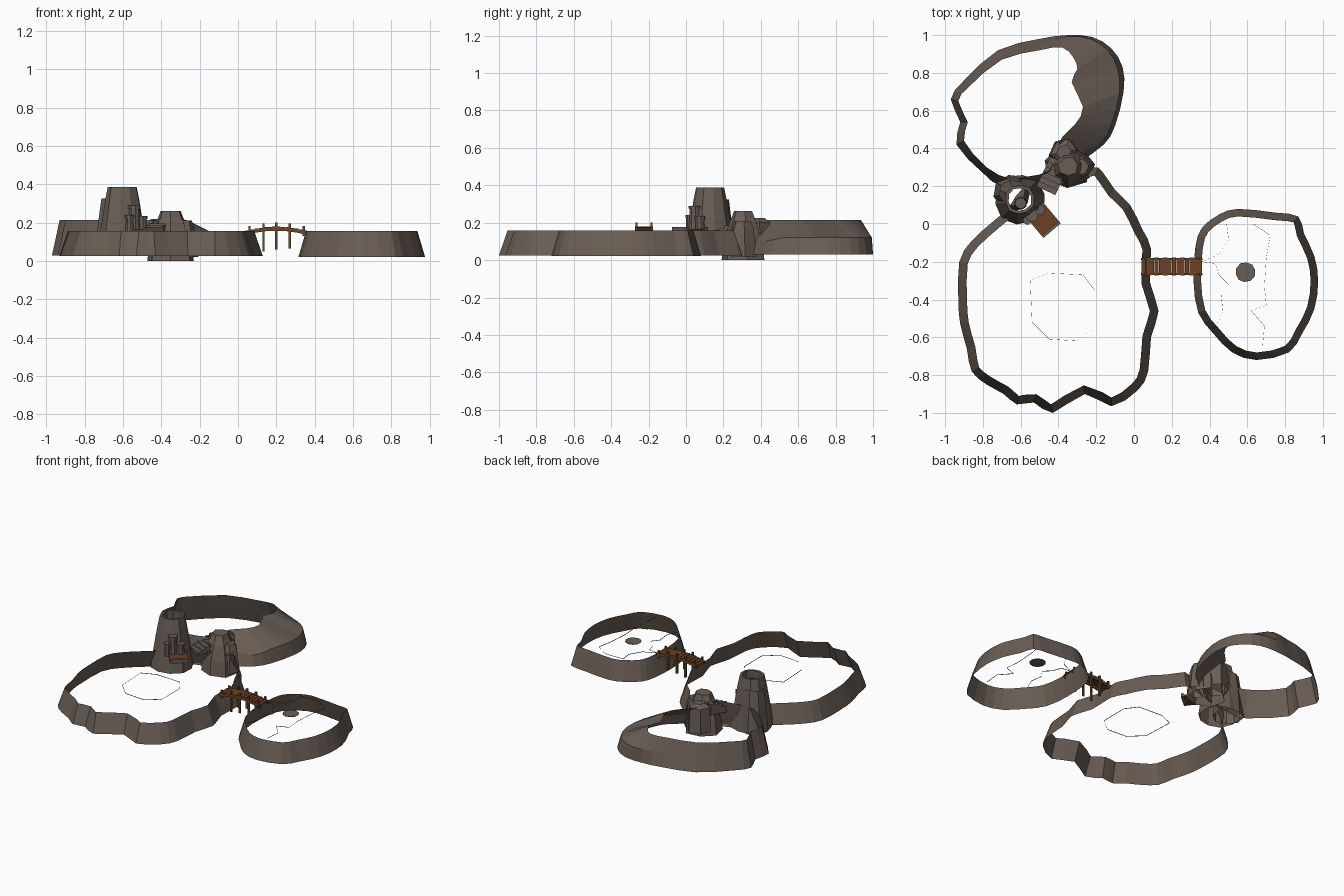
import bpy, bmesh, math
from mathutils import Vector, Matrix

if "Cube" in bpy.data.objects:
    bpy.data.objects.remove(bpy.data.objects["Cube"])


def material(name, rgb):
    m = bpy.data.materials.new(name)
    m.diffuse_color = (*rgb, 1)
    m.use_nodes = True
    m.node_tree.nodes["Principled BSDF"].inputs["Base Color"].default_value = m.diffuse_color
    return m


ROCK = material("rock", (0.142, 0.111, 0.09))
WOOD = material("wood_planks", (0.155, 0.052, 0.017))
RAIL = material("wood_rails", (0.135, 0.07, 0.024))


def finish(name, bm, mat):
    me = bpy.data.meshes.new(name)
    bm.to_mesh(me)
    bm.free()
    me.materials.append(mat)
    ob = bpy.data.objects.new(name, me)
    bpy.context.collection.objects.link(ob)
    return ob


def loft(name, rings, mat, cap=False, closed=True):
    bm = bmesh.new()
    vs = [[bm.verts.new(p) for p in r] for r in rings]
    n = len(vs[0])
    for a, b in zip(vs, vs[1:]):
        for i in range(n if closed else n - 1):
            j = (i + 1) % n
            bm.faces.new((a[i], a[j], b[j], b[i]))
    if cap:
        bm.faces.new(vs[-1])
    return finish(name, bm, mat)


def ccw(pts):
    area = sum(a[0] * b[1] - b[0] * a[1] for a, b in zip(pts, pts[1:] + pts[:1]))
    return pts if area > 0 else pts[::-1]


def smooth(pts, steps=2):
    # rounded closed outline through the given points
    out, n = [], len(pts)
    for i in range(n):
        p0, p1, p2, p3 = (Vector(pts[(i + k) % n]) for k in (-1, 0, 1, 2))
        for s in range(steps):
            t = s / steps
            out.append(tuple(.5 * (2 * p1 + (p2 - p0) * t + (2 * p0 - 5 * p1 + 4 * p2 - p3) * t * t
                                   + (3 * p1 - p0 - 3 * p2 + p3) * t ** 3)))
    return out


def inset(pts, d):
    # move a counter-clockwise outline inwards
    out, n = [], len(pts)
    for i, p in enumerate(pts):
        t = (Vector(pts[(i + 1) % n]) - Vector(pts[i - 1])).normalized()
        out.append((p[0] - t.y * d, p[1] + t.x * d))
    return out


def at(pts, z, shift=0):
    return [(p[0] + shift, p[1] + shift, z) for p in pts]


def box(name, c, size, mat, rz=0.0, ry=0.0):
    bm = bmesh.new()
    bmesh.ops.create_cube(bm, size=1)
    m = (Matrix.Translation(c) @ Matrix.Rotation(rz, 4, 'Z')
         @ Matrix.Rotation(ry, 4, 'Y') @ Matrix.Diagonal((*size, 1)))
    bm.transform(m)
    return finish(name, bm, mat)


def rock(name, x, y, levels, sides=7, turn=0.2, cap=True, rough=.07):
    # levels: (z, radius), open underneath
    rings = []
    for z, r in levels:
        ring = []
        for k in range(sides):
            a, q = turn + k * math.tau / sides, r * (1 + rough * math.sin(k * 2.3))
            ring.append((x + q * math.cos(a), y + q * math.sin(a), z))
        rings.append(ring)
    return loft(name, rings, ROCK, cap)


# Main plateau: open cliff ring
main = smooth(ccw([(-.22, .3), (-.17, .28), (-.1, .18), (-.02, .1), (.045, -.03), (.09, -.13), (.085, -.31),
                   (.13, -.46), (.09, -.6), (.075, -.78), (.02, -.88), (-.12, -.965), (-.26, -.9),
                   (-.43, -1.0), (-.53, -.945), (-.62, -.955), (-.69, -.9), (-.78, -.85), (-.86, -.78),
                   (-.885, -.66), (-.92, -.53), (-.93, -.4), (-.925, -.2), (-.86, -.09), (-.75, .01),
                   (-.66, .09), (-.58, .2), (-.38, .26)]))
loft("main_cliff", [at(main, .025), at(inset(main, .046), .157)], ROCK)

# Small round island: open cliff ring and flat disc
isle = smooth(ccw([(.36, -.02), (.45, .05), (.55, .08), (.75, .06), (.87, .04), (.9, -.05), (.955, -.17),
                   (.975, -.3), (.955, -.45), (.89, -.58), (.82, -.68), (.65, -.72), (.52, -.68),
                   (.42, -.58), (.34, -.47), (.315, -.3), (.325, -.12)]))
loft("island_cliff", [at(isle, .022), at(inset(isle, .04), .157)], ROCK)
rock("island_disc", .59, -.255, [(.154, .053), (.157, .053)], 10, rough=.02)

# Low edges of the paths on the island and of the plots on the main plateau
edges = {
    "island_left_path": [(.36, -.2), (.43, -.21), (.45, -.27), (.5, -.32), (.46, -.37), (.47, -.46), (.44, -.53)],
    "island_right_path": [(.49, 0), (.63, 0), (.72, -.06), (.7, -.18), (.69, -.33), (.7, -.43), (.62, -.46),
                          (.69, -.54), (.68, -.65)],
    "island_back_path": [(.49, 0), (.5, -.08), (.45, -.16), (.36, -.2)],
    "main_plot": [(-.55, -.3), (-.45, -.26), (-.27, -.27), (-.21, -.35), (-.21, -.55), (-.3, -.62),
                  (-.45, -.61), (-.54, -.52), (-.55, -.3)]}
for name, e in edges.items():
    loft(name + "_edge", [at(e, .152), at(e, .156, .001)], ROCK, closed=False)

# High plateau, with a broad sloping ledge on its right side
high = [(-.7, .2), (-.8, .27), (-.94, .42), (-.92, .54), (-.97, .66), (-.9, .76), (-.72, .92),
        (-.5, .98), (-.35, 1.0), (-.22, .99), (-.12, .93), (-.06, .83), (-.055, .7), (-.1, .52),
        (-.16, .42), (-.3, .32), (-.42, .24), (-.55, .22)]
high_top = [(-.66, .24), (-.78, .3), (-.9, .44), (-.88, .54), (-.93, .65), (-.87, .73), (-.7, .87),
            (-.5, .92), (-.38, .935), (-.32, .88), (-.3, .82), (-.33, .75), (-.27, .62), (-.31, .53),
            (-.38, .46), (-.42, .36), (-.45, .28), (-.57, .25)]
ledge = []
for i, (a, b) in enumerate(zip(high, high_top)):
    f = .1 if 8 <= i <= 14 else .5
    z = .1 if i == 14 else .12
    ledge.append((a[0] + (b[0] - a[0]) * f, a[1] + (b[1] - a[1]) * f, z))
low, mid, top = (smooth(r) for r in (at(high, .03), ledge, at(high_top, .215)))
loft("high_cliff", [low[::-1], mid[::-1], top[::-1]], ROCK)

# Hollow rock tower with a shoulder
rock("rock_tower", -.605, .13, [(.03, .135), (.16, .118), (.32, .092), (.387, .078), (.387, .062), (.3, .064)],
     10, .2, False, .04)
rock("tower_core", -.6, .11, [(.3, .035), (.34, .03)], 8, rough=0)
rock("tower_shoulder", -.645, .165, [(.03, .1), (.2, .085), (.325, .068)], 8, .2, False, .04)

# Doorway: wooden floor, stone columns and kerbs
turn = math.radians(40)
box("doorway_floor", (-.48, .02, .16), (.12, .12, .012), WOOD, turn)
for k, (x, y, r, z) in enumerate([(-.54, .045, .028, .29), (-.50, .075, .024, .235), (-.565, .02, .02, .24)]):
    rock(f"door_column_{k}", x, y, [(.15, r * 1.15), (.2, r), (z - .015, r), (z - .015, r * 1.2), (z, r * 1.2)],
         8, rough=0)
for k, s in enumerate((-1, 1)):
    off = Vector((-math.sin(turn), math.cos(turn), 0)) * .064 * s
    box(f"door_kerb_{k}", Vector((-.48, .02, .165)) + off, (.12, .016, .026), ROCK, turn)

# Stone stairs up to the high plateau
for k in range(6):
    t = k / 5
    box(f"stair_{k}", (-.46 + .06 * t, .19 + .13 * t, .15 + .03 * t),
        (.11, .03, .02 + .06 * t), ROCK, math.radians(-25))

# Boulders beside the stairs
rock("stair_boulder", -.35, .305, [(0, .122), (.1, .11), (.2, .08), (.225, .066), (.262, .052)], 7)
rock("low_boulder", -.285, .3, [(.02, .08), (.17, .06), (.21, .045)], 6)
rock("back_boulder", -.37, .38, [(.03, .08), (.2, .07), (.225, .04)], 6)


# Arched wooden bridge
def arch(x):
    return .153 + .022 * (1 - ((x - .2) / .16) ** 2)


N = 14
for k in range(N):
    x = .05 + .3 * k / (N - 1)
    box(f"bridge_plank_{k}", (x, -.225, arch(x)), (.0215, .09 + .006 * (k % 2), .008), WOOD)
for side, y in (("front", -.265), ("back", -.185)):
    for k in range(6):
        a, b = .04 + .32 * k / 6, .04 + .32 * (k + 1) / 6
        dz = arch(b) - arch(a)
        box(f"bridge_beam_{side}_{k}", ((a + b) / 2, y, (arch(a) + arch(b)) / 2 - .01),
            (b - a + .003, .01, .014), RAIL, 0, -math.atan2(dz, b - a))
    for k, (x, lo) in enumerate([(.06, .13), (.133, .05), (.2, .06), (.27, .065), (.343, .13)]):
        hi = arch(x) + .025
        box(f"bridge_post_{side}_{k}", (x, y, (lo + hi) / 2), (.012, .012, hi - lo), RAIL)
